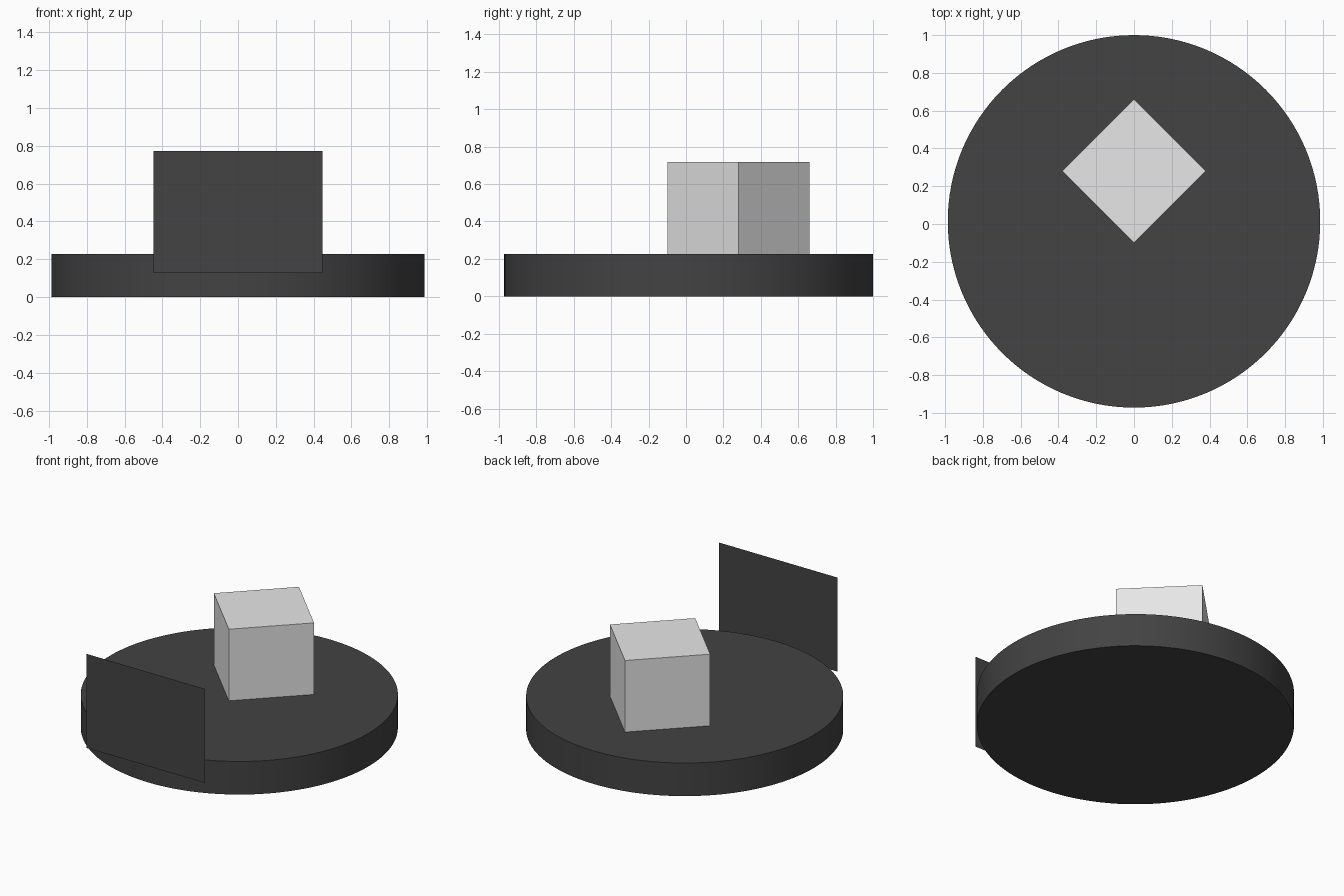
import bpy, math

if "Cube" in bpy.data.objects:
    bpy.data.objects.remove(bpy.data.objects["Cube"])


def flat_colour(name, value):
    mat = bpy.data.materials.new(name)
    mat.diffuse_color = (value, value, value, 1)
    mat.use_nodes = True
    mat.node_tree.nodes["Principled BSDF"].inputs["Base Color"].default_value = mat.diffuse_color
    return mat


def finish(name, mat):
    obj = bpy.context.object
    obj.name = name
    obj.data.materials.append(mat)
    return obj


charcoal = flat_colour("charcoal", 0.056)
light_grey = flat_colour("light grey", 0.8)

BASE_Y, BASE_R, BASE_H = 0.014, 0.986, 0.227

# Round base
bpy.ops.mesh.primitive_cylinder_add(vertices=128, radius=BASE_R, depth=BASE_H,
                                    location=(0, BASE_Y, BASE_H / 2))
finish("round_base", charcoal)
bpy.ops.object.shade_smooth_by_angle(angle=math.radians(30))

# Block turned 45 degrees, slightly sunk into the base
side, top = 0.538, 0.718
bpy.ops.mesh.primitive_cube_add(size=1, location=(0, 0.281, top - side / 2),
                                rotation=(0, 0, math.radians(45)))
finish("turned_block", light_grey).scale = (side, side, side)

# Thin upright panel in front of the base, facing forward
bpy.ops.mesh.primitive_plane_add(size=1, location=(0, -1.0, 0.45),
                                 rotation=(math.radians(90), 0, 0))
finish("front_panel", charcoal).scale = (0.896, 0.645, 1)
